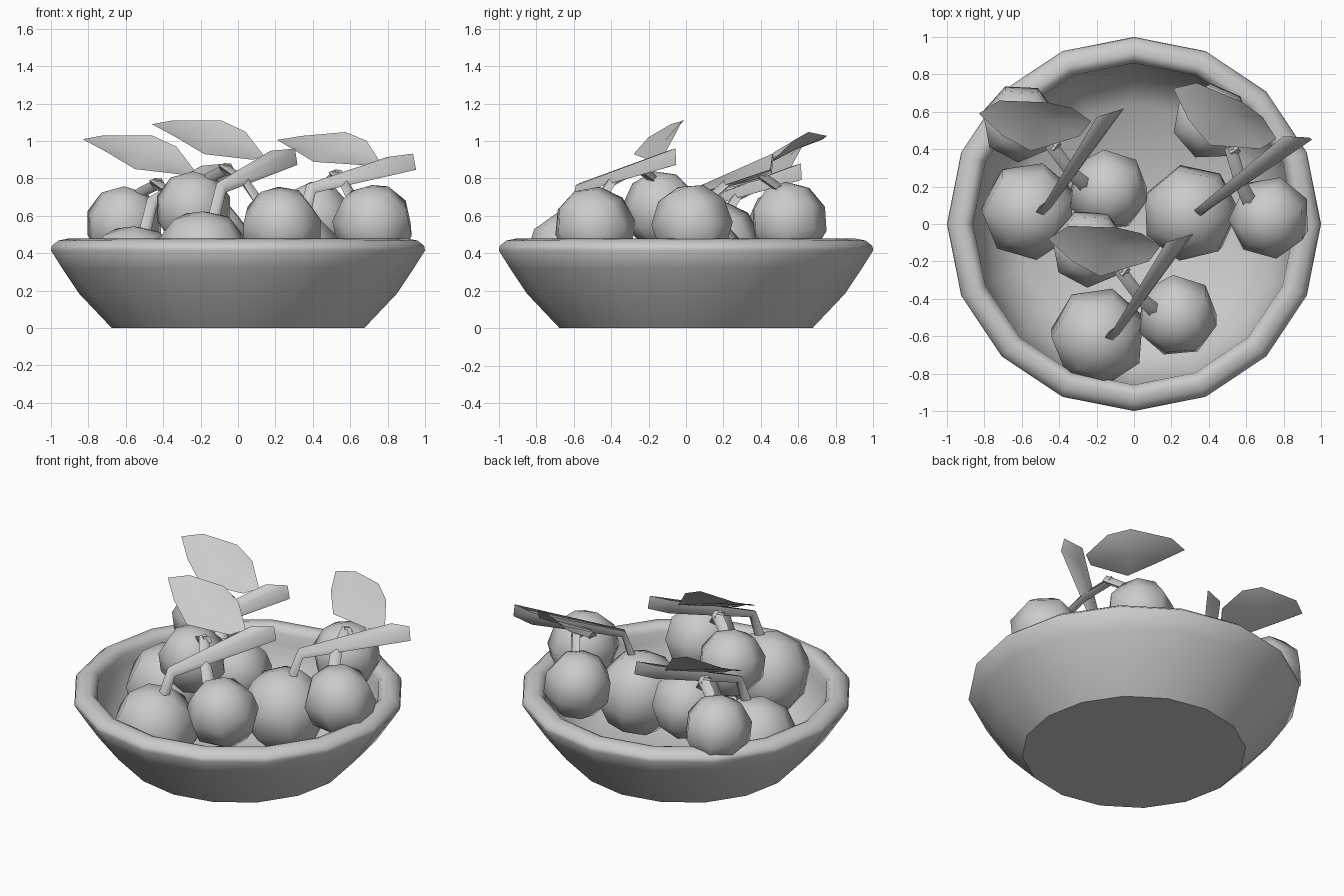
import bpy, bmesh, math
from mathutils import Matrix, Vector

if "Cube" in bpy.data.objects:
    bpy.data.objects.remove(bpy.data.objects["Cube"], do_unlink=True)

grey = bpy.data.materials.new("plain grey")
grey.use_nodes = True
grey.diffuse_color = (0.6, 0.6, 0.6, 1)
grey.node_tree.nodes["Principled BSDF"].inputs["Base Color"].default_value = (0.6, 0.6, 0.6, 1)


def finish(bm, name, matrix=Matrix(), angle=60):
    """Turn a bmesh into a placed, smooth shaded object."""
    mesh = bpy.data.meshes.new(name)
    bm.to_mesh(mesh)
    bm.free()
    mesh.materials.append(grey)
    obj = bpy.data.objects.new(name, mesh)
    bpy.context.collection.objects.link(obj)
    obj.matrix_world = matrix
    bpy.ops.object.select_all(action="DESELECT")
    obj.select_set(True)
    bpy.context.view_layer.objects.active = obj
    bpy.ops.object.shade_smooth_by_angle(angle=math.radians(angle))


def bridge(bm, rings):
    """Join successive vertex rings with quads and cap both ends."""
    n = len(rings[0])
    for a, b in zip(rings, rings[1:]):
        for i in range(n):
            j = (i + 1) % n
            bm.faces.new((a[i], a[j], b[j], b[i]))
    bm.faces.new(rings[0][::-1])
    bm.faces.new(rings[-1])
    bmesh.ops.recalc_face_normals(bm, faces=bm.faces)


def lathe(name, profile, sides):
    bm = bmesh.new()
    angles = [math.tau * i / sides for i in range(sides)]
    rings = [[bm.verts.new((r * math.cos(a), r * math.sin(a), z)) for a in angles]
             for r, z in profile]
    bridge(bm, rings)
    finish(bm, name, angle=45)


def stem(name, points, radii, matrix, cut=None):
    """Slightly flattened tube along a path; cut is the normal of a slanted end."""
    pts = [Vector(p) for p in points]
    across = Vector((0.9, 0.3, -0.45))
    bm = bmesh.new()
    rings = []
    for k, (p, r) in enumerate(zip(pts, radii)):
        d = (pts[min(k + 1, len(pts) - 1)] - pts[max(k - 1, 0)]).normalized()
        side = (across - d * d.dot(across)).normalized()
        up = d.cross(side) * 0.75
        ring = []
        for i in range(4):
            a = math.tau * i / 4
            off = (side * math.cos(a) + up * math.sin(a)) * r
            if cut and p == pts[-1]:
                n = Vector(cut)
                off -= d * (off.dot(n) / d.dot(n))
            ring.append(bm.verts.new(p + off))
        rings.append(ring)
    bridge(bm, rings)
    finish(bm, name, matrix, 75)


def cherry(name, centre, radius, tilt, matrix):
    bm = bmesh.new()
    bmesh.ops.create_uvsphere(bm, u_segments=7, v_segments=5, radius=radius * 1.06)
    turn = Matrix.Rotation(tilt, 4, "X") @ Matrix.Rotation(tilt * 2, 4, "Z")
    bmesh.ops.transform(bm, matrix=Matrix.Translation(centre) @ turn, verts=bm.verts)
    finish(bm, name, matrix, 80)


def leaf(name, outline, matrix):
    """Thin single surface fanned around a slightly sunken middle."""
    bm = bmesh.new()
    rim = [bm.verts.new(p) for p in outline]
    middle = sum((v.co for v in rim), Vector()) / len(rim)
    hub = bm.verts.new(middle + Vector((0, 0.01, -0.01)))
    for a, b in zip(rim, rim[1:] + rim[:1]):
        bm.faces.new((hub, b, a))
    finish(bm, name, matrix, 80)


# Bowl: outer wall, rolled rim, inner wall and floor
lathe("bowl", [(0.675, 0), (0.85, 0.185), (0.94, 0.32), (1.0, 0.415), (0.995, 0.44),
               (0.96, 0.468), (0.91, 0.478), (0.88, 0.465), (0.86, 0.43), (0.855, 0.37),
               (0.79, 0.2), (0.64, 0.055)], 16)

# One cherry sprig, placed three times around its largest cherry
pivot = Vector((-0.19, -0.6, 0.37))
outline = [(-.46, -.08, 1.09), (-.35, -.01, 1.11), (-.09, -.02, 1.11), (.04, -.05, 1.05),
           (.14, -.12, .92), (.08, -.2, .9), (-.18, -.28, .93), (-.33, -.2, 1.02)]


def sprig(label, target, lean=0, tilt=0, turn=0):
    m = Matrix.Translation(target)
    for degrees, axis in ((lean, "X"), (tilt, "Y"), (turn, "Z")):
        m = m @ Matrix.Rotation(math.radians(degrees), 4, axis)
    m = m @ Matrix.Translation(-pivot)
    cherry(label + "_large_cherry", pivot, 0.25, 0.3, m)
    cherry(label + "_side_cherry", (0.23, -0.49, 0.535), 0.21, 0.5, m)
    cherry(label + "_back_cherry", (-0.24, -0.13, 0.63), 0.2, 0.2, m)
    stem(label + "_main_stem", [(-.14, -.61, .54), (-.09, -.57, .75), (.245, -.075, .91)],
         [0.035, 0.035, 0.07], m, cut=(-0.3, 0.95, 0))
    stem(label + "_side_stem", [(.13, -.48, .65), (.04, -.4, .78), (-.08, -.24, .86)],
         [0.04, 0.035, 0.035], m)
    stem(label + "_back_stem", [(-.19, -.14, .74), (-.14, -.19, .81), (-.04, -.26, .86)],
         [0.04, 0.035, 0.035], m)
    leaf(label + "_leaf", outline, m)


sprig("front", pivot)
sprig("left", (-0.56, 0.07, 0.29))
sprig("right", (0.3, 0.06, 0.365), lean=-7, tilt=-2, turn=-21)
